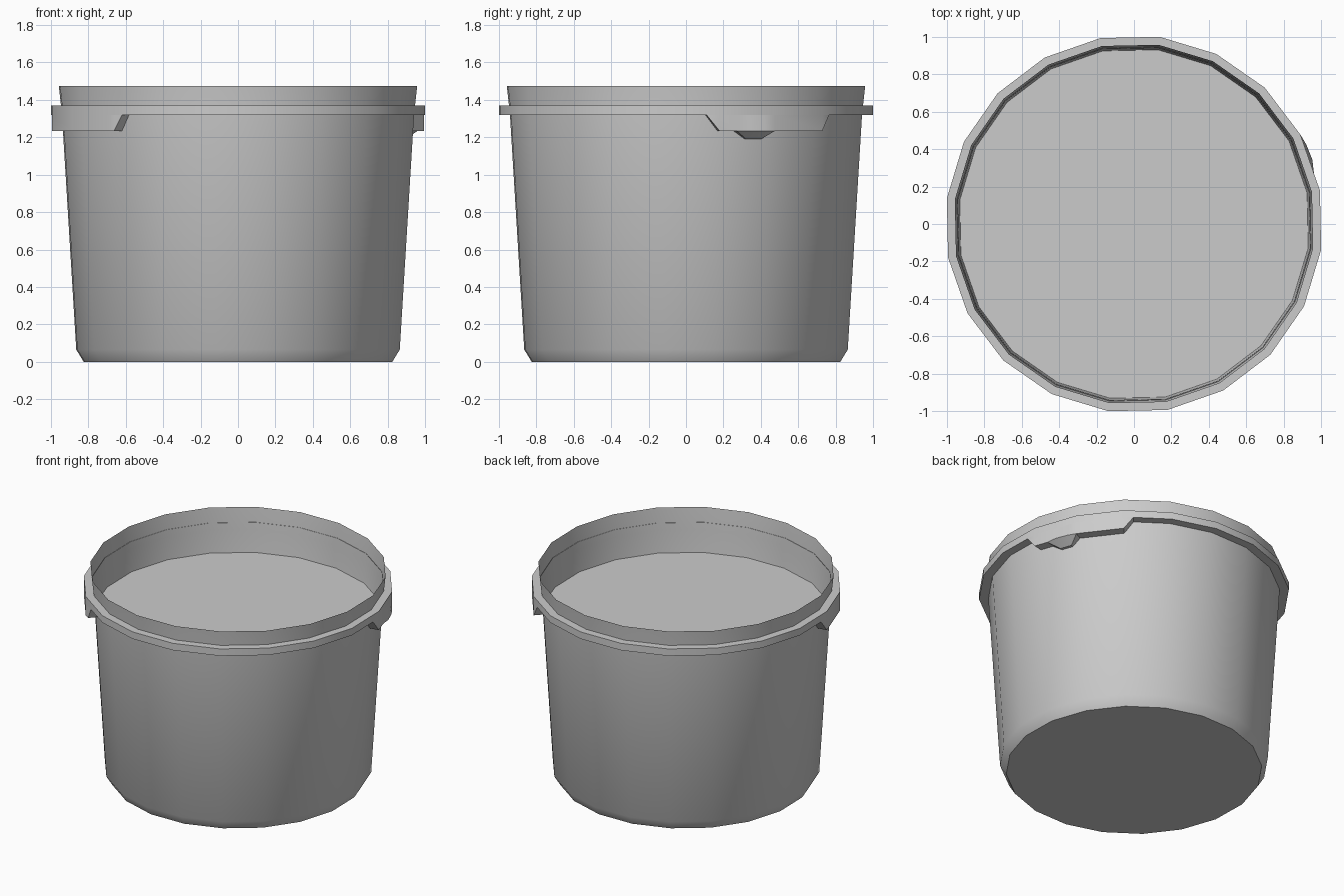
import bpy, bmesh, math

if "Cube" in bpy.data.objects:
    bpy.data.objects.remove(bpy.data.objects["Cube"])

N, OFFSET = 20, 10.2          # 20-sided, slightly rotated
STEP = 360 / N
RIM, RIM_TOP, RIM_LOW, LUG_LOW = 1.01, 1.37, 1.32, 1.235


def wall_radius(z):
    return 0.873 + (z - 0.065) * (0.95 - 0.873) / (1.32 - 0.065)


def faceted(r, deg):
    """Radius of the 20-gon of corner radius r at a given angle."""
    a = (deg - OFFSET) % STEP - STEP / 2
    return r * math.cos(math.radians(STEP / 2)) / math.cos(math.radians(a))


def point(r, deg, z):
    a = math.radians(deg)
    return (r * math.cos(a), r * math.sin(a), z)


def finish(name, bm):
    bmesh.ops.remove_doubles(bm, verts=bm.verts, dist=1e-4)
    bmesh.ops.recalc_face_normals(bm, faces=bm.faces)
    me = bpy.data.meshes.new(name)
    bm.to_mesh(me)
    bm.free()
    ob = bpy.data.objects.new(name, me)
    bpy.context.collection.objects.link(ob)
    bpy.ops.object.select_all(action='DESELECT')
    ob.select_set(True)
    bpy.context.view_layer.objects.active = ob
    bpy.ops.object.shade_smooth_by_angle(angle=math.radians(30))
    return ob


def skin(bm, columns, closed=False):
    cols = [[bm.verts.new(p) for p in c] for c in columns]
    pairs = list(zip(cols, cols[1:] + cols[:1]))
    for a, b in pairs if closed else pairs[:-1]:
        for i in range(len(a) - 1):
            bm.faces.new((a[i], b[i], b[i + 1], a[i + 1]))
    return cols


def lathe(name, profile, cap=False):
    bm = bmesh.new()
    cols = skin(bm, [[point(r, OFFSET + k * STEP, z) for r, z in profile]
                     for k in range(N)], closed=True)
    if cap:
        bm.faces.new([c[0] for c in cols])
    return finish(name, bm)


def disc(name, r, z):
    bm = bmesh.new()
    bm.faces.new([bm.verts.new(point(r, OFFSET + k * STEP, z)) for k in range(N)])
    return finish(name, bm)


def lug(name, stations):
    """Skirt below the rim; station = angle, low edge z, bulge, tab z."""
    bm = bmesh.new()
    cols = []
    for deg, z, bulge, tab in stations:
        low = z if tab is None else tab
        outer = faceted(RIM, deg)
        tip = outer if tab is None else faceted(0.962, deg)
        cols.append([point(outer, deg, RIM_LOW), point(outer + bulge, deg, z),
                     point(tip, deg, low),
                     point(faceted(wall_radius(low), deg), deg, low)])
    skin(bm, cols)
    return finish(name, bm)


# Bucket wall with bevelled base
lathe("bucket_body", [(0.833, 0), (0.873, 0.065), (0.95, 1.32), (0.967, 1.475)], cap=True)

# Flange around the wall
lathe("rim_flange", [(wall_radius(RIM_TOP), RIM_TOP), (RIM, RIM_TOP),
                     (RIM, RIM_LOW), (wall_radius(RIM_LOW), RIM_LOW)])

# Flat surface of the contents
disc("contents_surface", wall_radius(1.16), 1.16)

# Lugs on opposite sides, the right one with a small pull tab
lug("right_lug", [(6.3, RIM_LOW, 0, None), (10.2, LUG_LOW, 0, None),
                  (15.7, LUG_LOW, 0, None), (19.8, LUG_LOW, 0.016, 1.19),
                  (24.8, LUG_LOW, 0.012, 1.19), (28.2, LUG_LOW, 0, None),
                  (46.2, LUG_LOW, 0, None), (49.8, RIM_LOW, 0, None)])
lug("left_lug", [(186.3, RIM_LOW, 0, None), (190.2, LUG_LOW, 0, None),
                 (208.2, LUG_LOW, 0, None), (226.2, LUG_LOW, 0, None),
                 (228.7, LUG_LOW, 0, None), (231.7, RIM_LOW, 0, None)])
